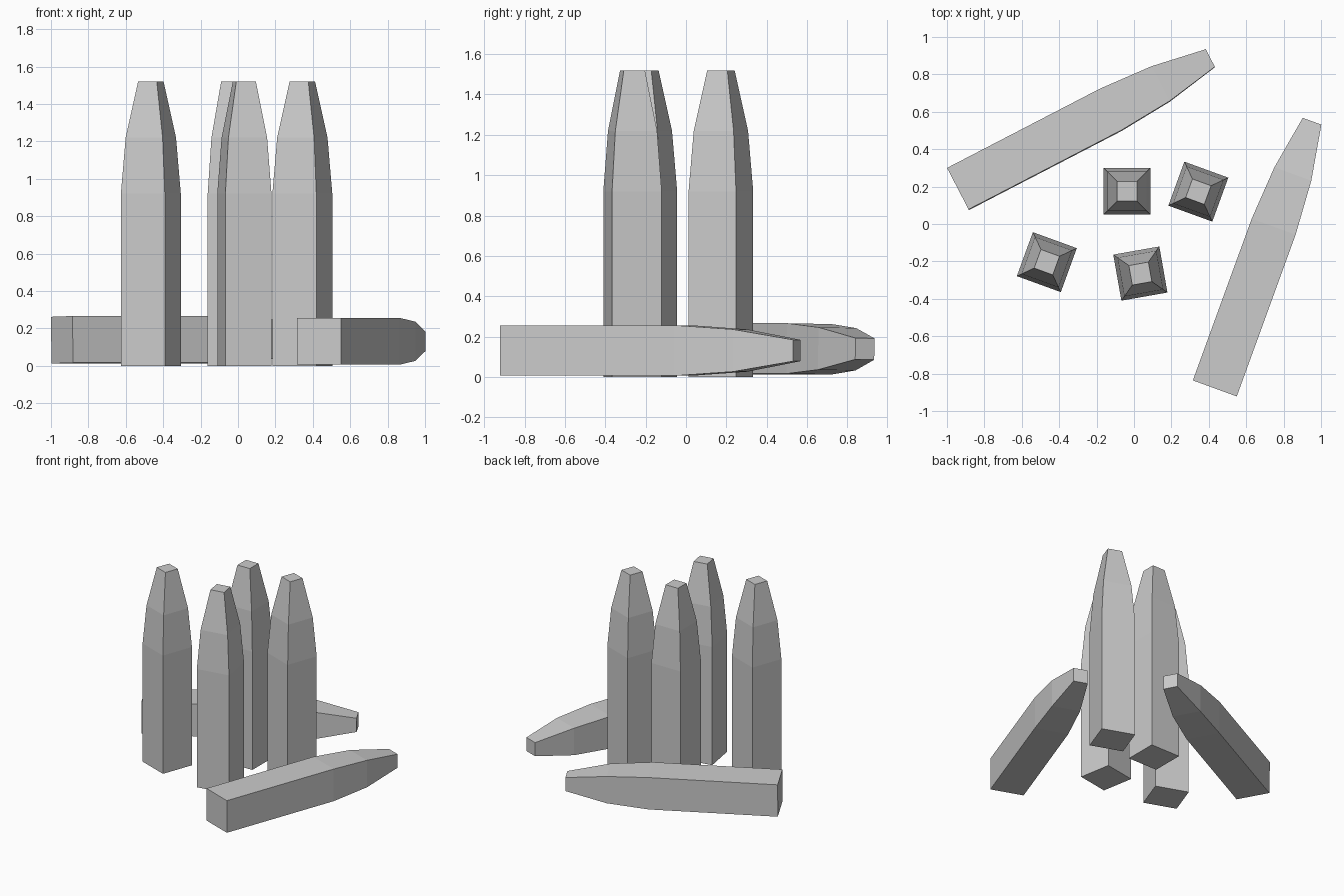
import bpy, bmesh
from math import radians
from mathutils import Matrix

if "Cube" in bpy.data.objects:
    bpy.data.objects.remove(bpy.data.objects["Cube"])

# Profile of one square tapered post: (height, half width)
PROFILE = [(0.0, 0.125), (0.92, 0.125), (1.22, 0.105), (1.52, 0.053)]
CORNERS = [(-1, -1), (1, -1), (1, 1), (-1, 1)]


def post(name, matrix):
    bm = bmesh.new()
    rings = [[bm.verts.new((sx * h, sy * h, z)) for sx, sy in CORNERS]
             for z, h in PROFILE]
    bm.faces.new(rings[0][::-1])
    bm.faces.new(rings[-1])
    for lo, hi in zip(rings, rings[1:]):
        for i in range(4):
            j = (i + 1) % 4
            bm.faces.new((lo[i], lo[j], hi[j], hi[i]))
    mesh = bpy.data.meshes.new(name)
    bm.to_mesh(mesh)
    bm.free()
    obj = bpy.data.objects.new(name, mesh)
    obj.matrix_world = matrix
    bpy.context.collection.objects.link(obj)


def rot(deg, axis):
    return Matrix.Rotation(radians(deg), 4, axis)


# Standing posts: x, y, turn
for i, (x, y, turn) in enumerate([(-0.037, 0.175, 0), (0.344, 0.173, -20),
                                  (-0.466, -0.204, -20), (0.034, -0.265, 10)]):
    post(f"standing_post_{i + 1}",
         Matrix.Translation((x, y, 0)) @ rot(turn, 'Z'))

# Fallen posts: base centre, heading, slight roll
for i, (x, y, z, turn, roll) in enumerate([(-0.941, 0.187, 0.139, 27.4, -1),
                                           (0.432, -0.879, 0.131, 70, 0)]):
    post(f"fallen_post_{i + 1}",
         Matrix.Translation((x, y, z)) @ rot(turn, 'Z') @ rot(roll, 'X') @ rot(90, 'Y'))
